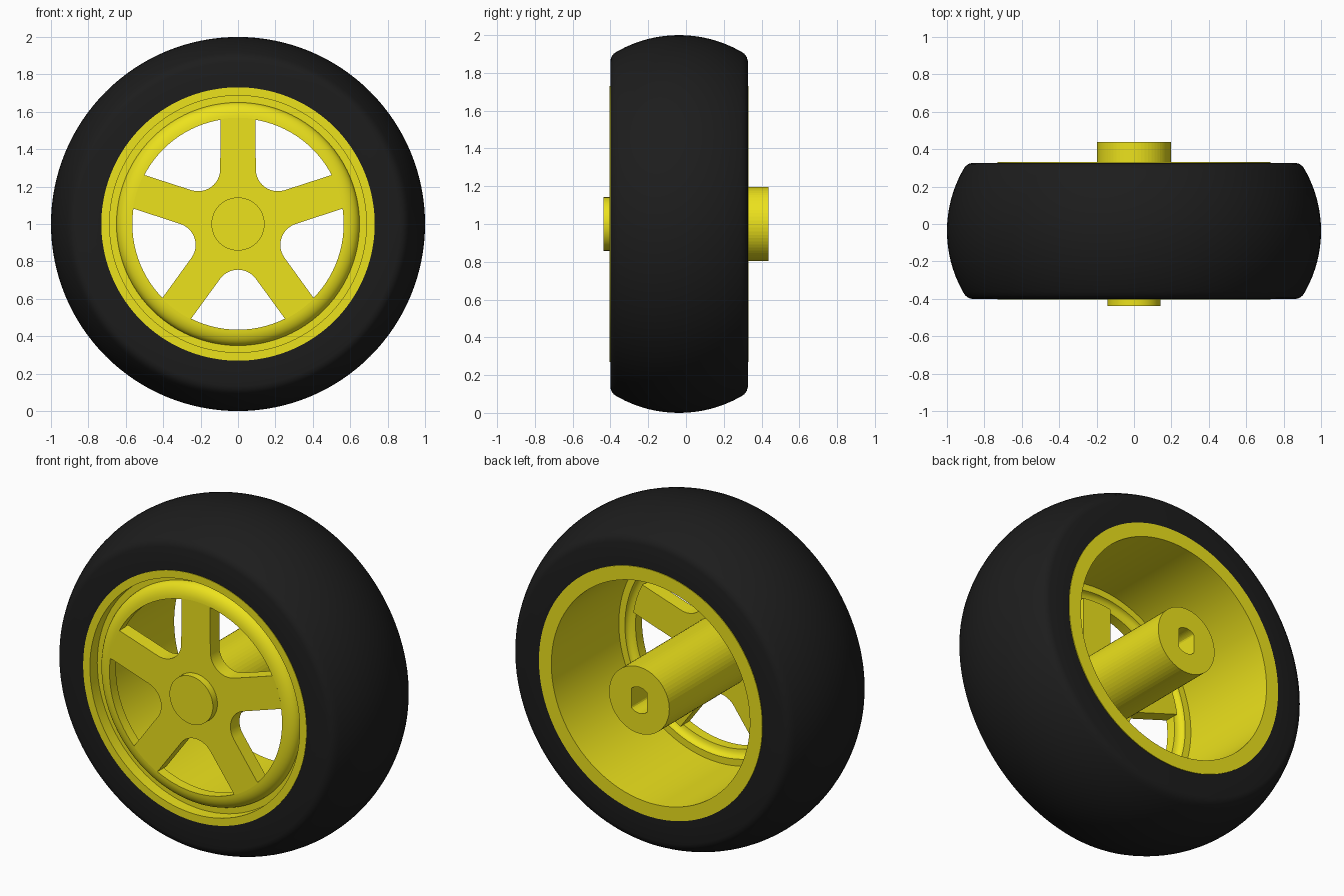
import bpy, bmesh
from math import sin, cos, pi, radians, sqrt

if "Cube" in bpy.data.objects:
    bpy.data.objects.remove(bpy.data.objects["Cube"])

CZ = 1.0  # height of the wheel axis


def material(name, color):
    m = bpy.data.materials.new(name)
    m.diffuse_color = color
    m.use_nodes = True
    m.node_tree.nodes["Principled BSDF"].inputs["Base Color"].default_value = m.diffuse_color
    return m


BLACK = material("rubber_black", (0.012, 0.012, 0.012, 1))
YELLOW = material("wheel_yellow", (0.84, 0.76, 0.012, 1))


def finish(bm, name, mat, smooth=True):
    bmesh.ops.recalc_face_normals(bm, faces=bm.faces[:])
    me = bpy.data.meshes.new(name)
    bm.to_mesh(me)
    bm.free()
    me.materials.append(mat)
    ob = bpy.data.objects.new(name, me)
    bpy.context.collection.objects.link(ob)
    if smooth:
        bpy.ops.object.select_all(action='DESELECT')
        ob.select_set(True)
        bpy.context.view_layer.objects.active = ob
        bpy.ops.object.shade_smooth_by_angle(angle=radians(32))
    return ob


def lathe(name, profile, mat, n, closed=True, smooth=True):
    """Spin (radius, y) points about the wheel axis; radius may be a function of angle."""
    bm = bmesh.new()
    rings = []
    for r, y in profile:
        ring = []
        for i in range(n):
            a = 2 * pi * i / n
            rr = r(a) if callable(r) else r
            ring.append(bm.verts.new((rr * cos(a), y, CZ + rr * sin(a))))
        rings.append(ring)
    pairs = list(zip(rings, rings[1:]))
    if closed:
        pairs.append((rings[-1], rings[0]))
    else:
        bm.faces.new(rings[0])
        bm.faces.new(rings[-1])
    for p, q in pairs:
        for i in range(n):
            j = (i + 1) % n
            bm.faces.new((p[i], p[j], q[j], q[i]))
    return finish(bm, name, mat, smooth)


# Tyre: flat sidewalls, rounded shoulders, crowned tread
yc, half, crown = -0.037, 0.325, 0.085
R = (half ** 2 + crown ** 2) / (2 * crown)
tread = []
for i in range(17):
    t = half * (-1 + i / 8)
    tread.append((1 - R + sqrt(R * R - t * t), yc + t))
tyre = [(0.73, yc - 0.364), (0.865, yc - 0.364), (0.885, yc - 0.358), (0.902, yc - 0.345)]
mirrored = [(r, 2 * yc - y) for r, y in reversed(tyre)]
lathe("tyre", tyre + tread + mirrored, BLACK, 128)

# Rim: barrel, front groove and rounded inner bead
bead = [(0.565 + 0.085 * cos(a), -0.335 - 0.06 * sin(a))
        for a in [pi / 2 * i / 8 for i in range(9)]]
back = [(0.565 + 0.045 * sin(a), -0.30 - 0.035 * cos(a))
        for a in [pi / 2 * i / 5 for i in range(6)]]
rim = [(0.731, 0.331), (0.731, -0.404), (0.687, -0.404), (0.687, -0.335)]
rim += bead + back + [(0.65, -0.30), (0.65, 0.331)]
lathe("rim", rim, YELLOW, 96)

# Spokes: five-armed star with filleted inner corners
w, fillet, r_out = 0.095, 0.118, 0.568
fc = (w + fillet) / sin(radians(36))
outline = []
for k in range(5):
    a0 = radians(90 + 72 * k)
    da = math_a = sqrt(1) * (w / r_out)
    for i in range(7):
        a = a0 - da + 2 * da * i / 6
        outline.append((r_out * cos(a), r_out * sin(a)))
    b = a0 + radians(36)
    for i in range(13):
        a = b + pi - radians(54) + radians(108) * (1 - i / 12)
        outline.append((fc * cos(b) + fillet * cos(a), fc * sin(b) + fillet * sin(a)))
bm = bmesh.new()
face = bm.faces.new([bm.verts.new((x, -0.395, CZ + z)) for x, z in outline])
ext = bmesh.ops.extrude_face_region(bm, geom=[face], use_keep_orig=True)
moved = [g for g in ext["geom"] if isinstance(g, bmesh.types.BMVert)]
bmesh.ops.translate(bm, verts=moved, vec=(0, 0.085, 0))
finish(bm, "spokes", YELLOW)

# Hub cap on the front
lathe("hub_cap", [(0.142, -0.4375), (0.142, -0.38)], YELLOW, 64, closed=False)


# Axle hub with a double-flat socket in its rear end
def socket(a):
    return min(0.077, 0.052 / max(abs(cos(a)), 1e-4))


lathe("axle_hub", [(0.197, -0.35), (0.197, 0.4375), (socket, 0.4375), (socket, 0.05)],
      YELLOW, 64, closed=False, smooth=False)
